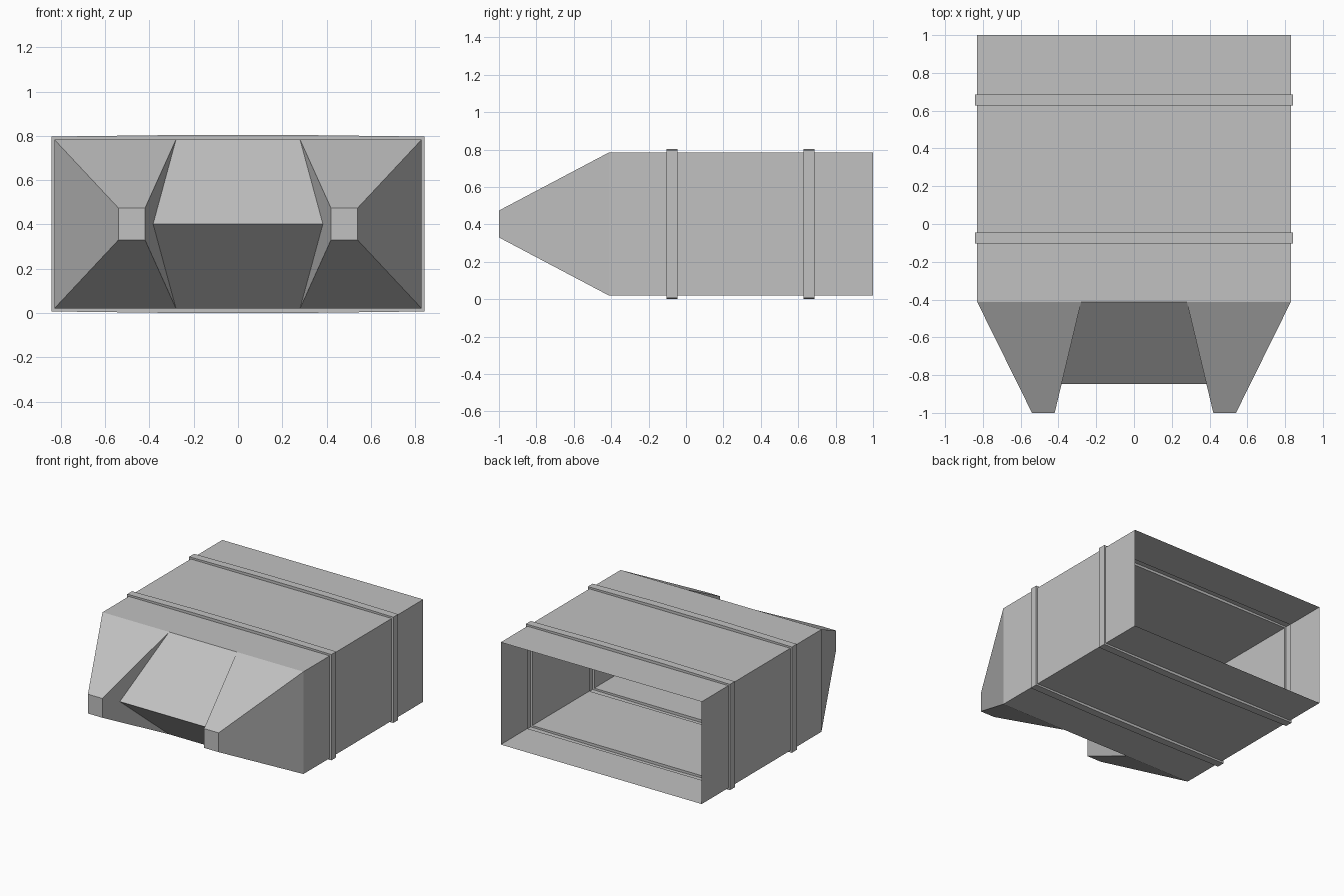
import bpy

if "Cube" in bpy.data.objects:
    bpy.data.objects.remove(bpy.data.objects["Cube"], do_unlink=True)

MID = 0.402                      # height of the centre line
W, H, N = 0.83, 0.382, 0.28      # half width, half height, half width of the notch
BACK, SHOULDER, FOLD, TIP = 1.0, -0.413, -0.847, -1.0
TIP_IN, TIP_OUT, TIP_H = 0.42, 0.54, 0.072
FOLD_X = N + (TIP_IN - N) * (SHOULDER - FOLD) / (SHOULDER - TIP)

grey = bpy.data.materials.new("plain_grey")
grey.use_nodes = True
colour = (0.535, 0.535, 0.535, 1)
grey.diffuse_color = colour
grey.node_tree.nodes["Principled BSDF"].inputs["Base Color"].default_value = colour


def make(name, verts, faces):
    mesh = bpy.data.meshes.new(name)
    mesh.from_pydata(verts, [], faces)
    mesh.materials.append(grey)
    obj = bpy.data.objects.new(name, mesh)
    obj.location.z = MID
    bpy.context.collection.objects.link(obj)
    return obj


def ring(y, corner=0, crown=0):
    """Box outline, with raised corners and a higher crown on top and bottom."""
    w, h, m = W + corner, H + corner, H + crown
    return [(x, y, z) for x, z in (
        (w, -h), (w, h), (N, m), (-N, m), (-w, h), (-w, -h), (-N, -m), (N, -m))]


# Open sleeve with two hollow raised bands, swept from front to back
rings = [ring(SHOULDER)]
for start, end in ((-0.103, -0.045), (0.628, 0.686)):
    rings += [ring(start), ring(start, 0.013, 0.02),
              ring(end, 0.013, 0.02), ring(end)]
rings.append(ring(BACK))
n = len(rings[0])
faces = []
for r in range(len(rings) - 1):
    for i in range(n):
        j = (i + 1) % n
        a, b = r * n, (r + 1) * n
        faces.append((a + i, b + i, b + j, a + j))
make("sleeve", [v for loop in rings for v in loop], faces)

# Tapered hollow prong, mirrored to the other side
tip = [(x, TIP, z) for x, z in (
    (TIP_OUT, -TIP_H), (TIP_OUT, TIP_H), (TIP_IN, TIP_H), (TIP_IN, -TIP_H))]
base = [(x, SHOULDER, z) for x, z in ((W, -H), (W, H), (N, H), (N, -H))]
fold = [(FOLD_X, FOLD, 0)]
prong = make("prongs", tip + base + fold, [
    (0, 1, 2, 3),                # blunt tip
    (0, 4, 5, 1),                # outer side
    (1, 5, 6, 2),                # top slope
    (2, 6, 8, 7, 3),             # inner side, cut back along the wedge
    (3, 7, 4, 0)])               # bottom slope
mirror = prong.modifiers.new("mirror", "MIRROR")
mirror.use_mirror_merge = False

# Recessed wedge closing the space between the prongs
make("centre_wedge", [
    (-N, SHOULDER, H), (-FOLD_X, FOLD, 0), (FOLD_X, FOLD, 0), (N, SHOULDER, H),
    (N, SHOULDER, -H), (-N, SHOULDER, -H)],
    [(0, 1, 2, 3), (4, 2, 1, 5)])
